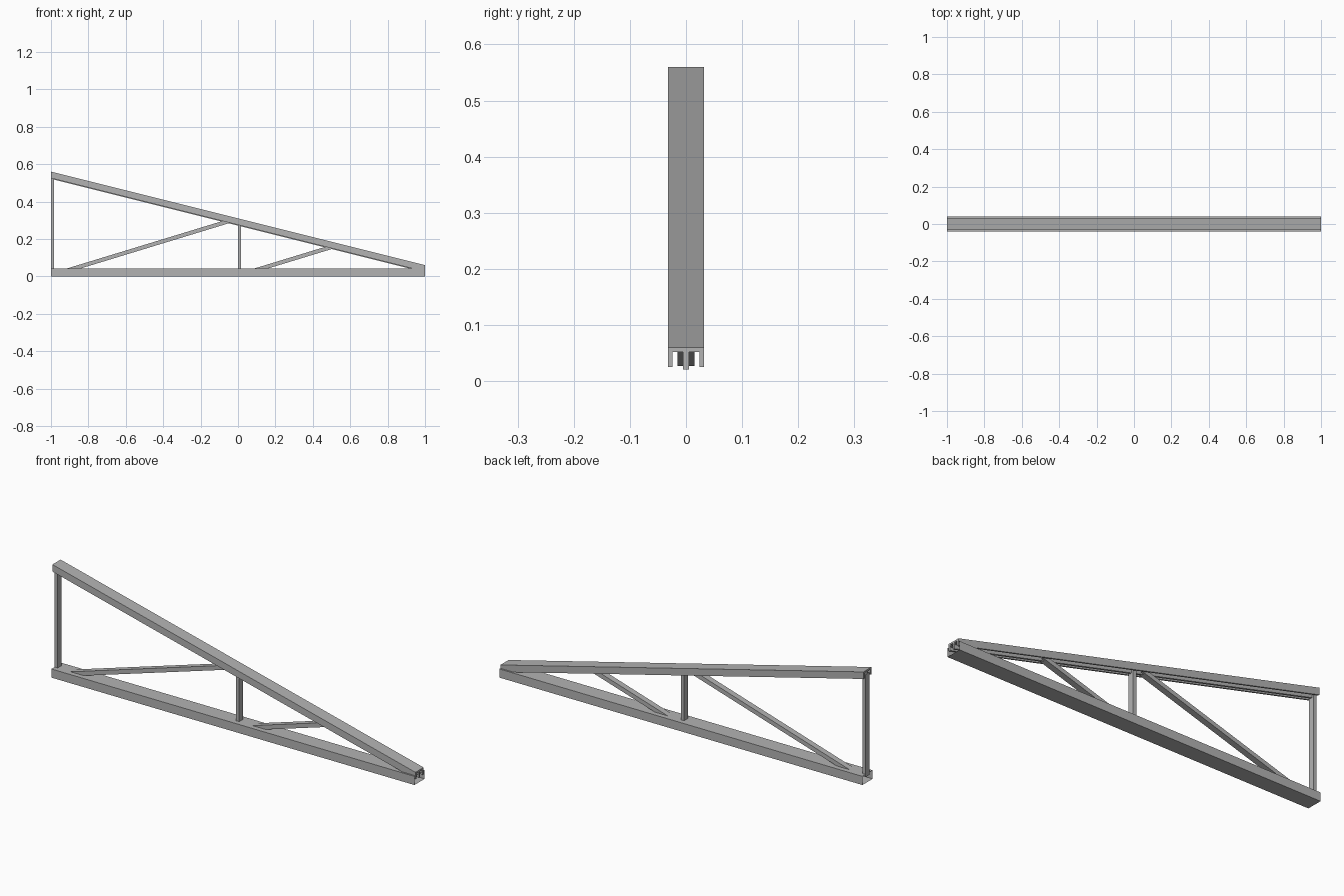
import bpy
import bmesh

cube = bpy.data.objects.get("Cube")
if cube:
    bpy.data.objects.remove(cube, do_unlink=True)

GREY = (0.45, 0.45, 0.45, 1.0)
steel = bpy.data.materials.new("steel grey")
steel.use_nodes = True
steel.diffuse_color = GREY
steel.node_tree.nodes["Principled BSDF"].inputs["Base Color"].default_value = GREY


def loft(name, start, end, caps=True):
    """Join two matching outlines into a straight member."""
    bm = bmesh.new()
    a = [bm.verts.new(p) for p in start]
    b = [bm.verts.new(p) for p in end]
    n = len(a)
    for i in range(n):
        j = (i + 1) % n
        bm.faces.new((a[i], a[j], b[j], b[i]))
    if caps:
        bm.faces.new(a[::-1])
        bm.faces.new(b)
    # outlines run clockwise or not, so settle the outward direction by volume
    if bm.calc_volume(signed=True) < 0:
        bmesh.ops.reverse_faces(bm, faces=bm.faces[:])
    mesh = bpy.data.meshes.new(name)
    bm.to_mesh(mesh)
    bm.free()
    mesh.materials.append(steel)
    obj = bpy.data.objects.new(name, mesh)
    bpy.context.collection.objects.link(obj)
    return obj


def chord_top(x):
    return 0.31 - 0.25 * x


def web_member(name, outline, half=0.015):
    """Extrude an outline in the x-z plane across the thickness."""
    return loft(name, [(x, -half, z) for x, z in outline],
                [(x, half, z) for x, z in outline])


# Bottom chord: hollow tube with open ends
W, H = 0.04, 0.043
tube = [(-W, 0), (W, 0), (W, H), (-W, H)]
loft("bottom_chord", [(-1, y, z) for y, z in tube],
     [(1, y, z) for y, z in tube], caps=False)

# Sloping top chord: downward channel with a central rib
half_profile = [(0.032, 0), (0.032, -0.035), (0.024, -0.035),
                (0.024, -0.008), (0.005, -0.008), (0.005, -0.039)]
profile = half_profile + [(-y, z) for y, z in reversed(half_profile)]
loft("top_chord", [(-1, y, chord_top(-1) + z) for y, z in profile],
     [(1, y, chord_top(1) + z) for y, z in profile])

# Upright posts reaching up into the channel
for name, x in (("end_post", -1.0), ("middle_post", 0.0)):
    x2 = x + 0.017
    web_member(name, [(x, 0.03), (x2, 0.03),
                      (x2, chord_top(x2) - 0.02), (x, chord_top(x) - 0.02)])

# Diagonal braces, cut level at the foot and along the chord at the head
SLOPE = 0.305
FOOT = 0.027
for name, x in (("long_brace", -0.912), ("short_brace", 0.09)):
    outline = []
    for offset in (0.0, 0.073):
        x0 = x + offset - (H - FOOT) / SLOPE
        # where the brace edge meets the underside of the chord
        x1 = (chord_top(0) - 0.03 - FOOT + SLOPE * x0) / (SLOPE + 0.25)
        ends = [(x0, FOOT), (x1, FOOT + SLOPE * (x1 - x0))]
        outline += ends if offset == 0 else ends[::-1]
    web_member(name, outline)
